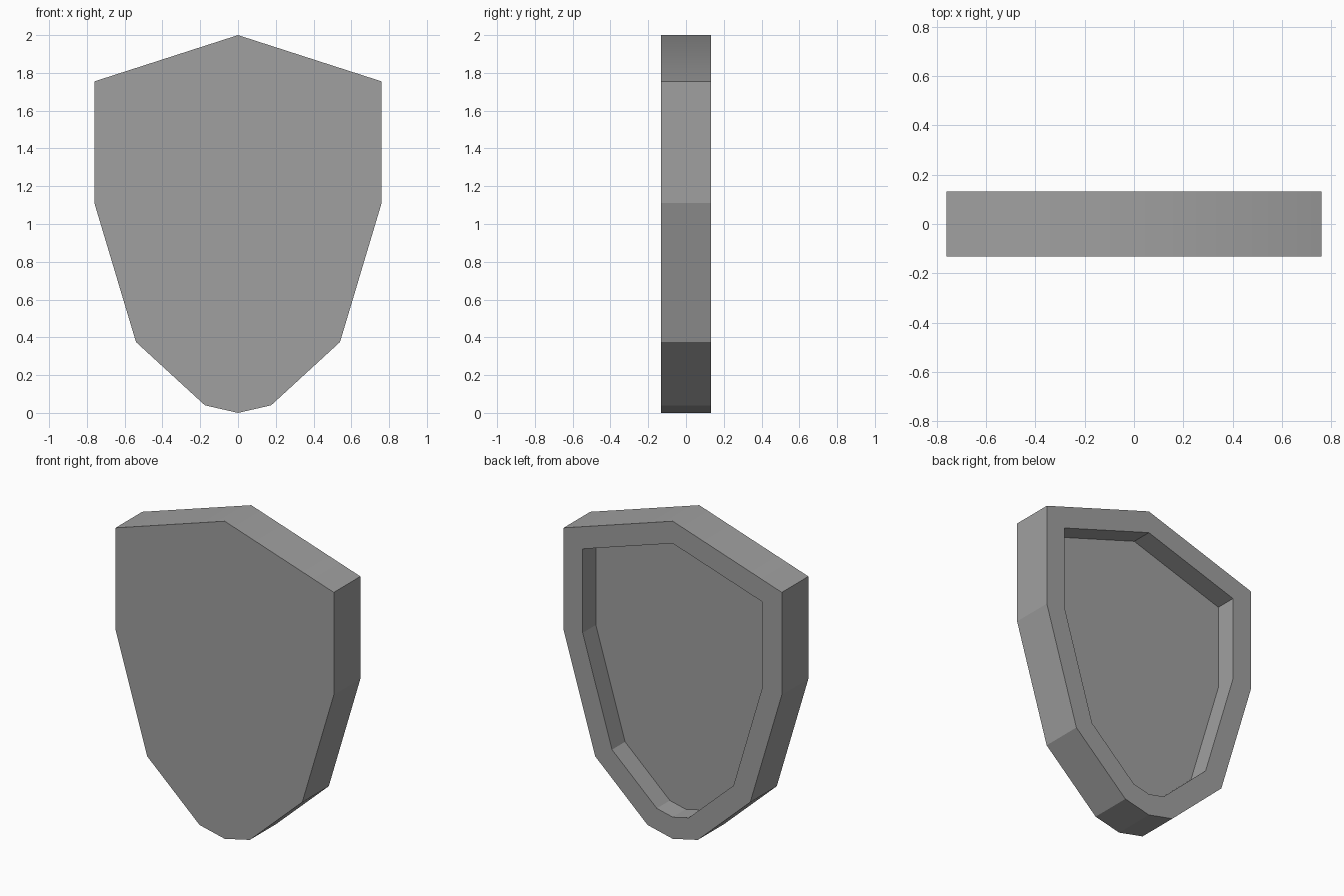
import bpy
import bmesh
from mathutils import Vector

cube = bpy.data.objects.get("Cube")
if cube:
    bpy.data.objects.remove(cube, do_unlink=True)

HALF_DEPTH = 0.132
RIM = 0.133       # width of the raised border on the back
RECESS = 0.13     # how far the back panel is sunk

# Flat grey material
grey = bpy.data.materials.new("grey")
grey.use_nodes = True
colour = (0.35, 0.35, 0.35, 1.0)
grey.diffuse_color = colour
grey.node_tree.nodes["Principled BSDF"].inputs["Base Color"].default_value = colour

# Outline from the top point down the left side, then mirrored
half = [(0, 2.0), (0.76, 1.755), (0.76, 1.11), (0.54, 0.375), (0.175, 0.04), (0, 0)]
outline = half + [(-x, z) for x, z in half[-2:0:-1]]

# Extrude the outline from front to back
bm = bmesh.new()
front = bm.faces.new([bm.verts.new((x, -HALF_DEPTH, z)) for x, z in outline])
extruded = bmesh.ops.extrude_face_region(bm, geom=[front], use_keep_orig=True)
back_verts = [g for g in extruded["geom"] if isinstance(g, bmesh.types.BMVert)]
bmesh.ops.translate(bm, verts=back_verts, vec=(0, 2 * HALF_DEPTH, 0))
bmesh.ops.recalc_face_normals(bm, faces=bm.faces[:])

# Border and sunken panel on the back
back = next(f for f in bm.faces if f.normal.y > 0.9)
bmesh.ops.inset_region(bm, faces=[back], thickness=RIM, use_even_offset=True)
sunk = bmesh.ops.extrude_face_region(bm, geom=[back])
panel_verts = [g for g in sunk["geom"] if isinstance(g, bmesh.types.BMVert)]
bmesh.ops.translate(bm, verts=panel_verts, vec=(0, -RECESS, 0))
if back.is_valid:
    bm.faces.remove(back)
bmesh.ops.recalc_face_normals(bm, faces=bm.faces[:])

# Crisp edges everywhere except the soft ridge along the top
for face in bm.faces:
    face.smooth = True
for edge in bm.edges:
    edge.smooth = all((v.co - Vector((0, v.co.y, 2.0))).length < 0.001 for v in edge.verts)

mesh = bpy.data.meshes.new("shield")
bm.to_mesh(mesh)
bm.free()
mesh.materials.append(grey)
shield = bpy.data.objects.new("shield", mesh)
bpy.context.collection.objects.link(shield)
